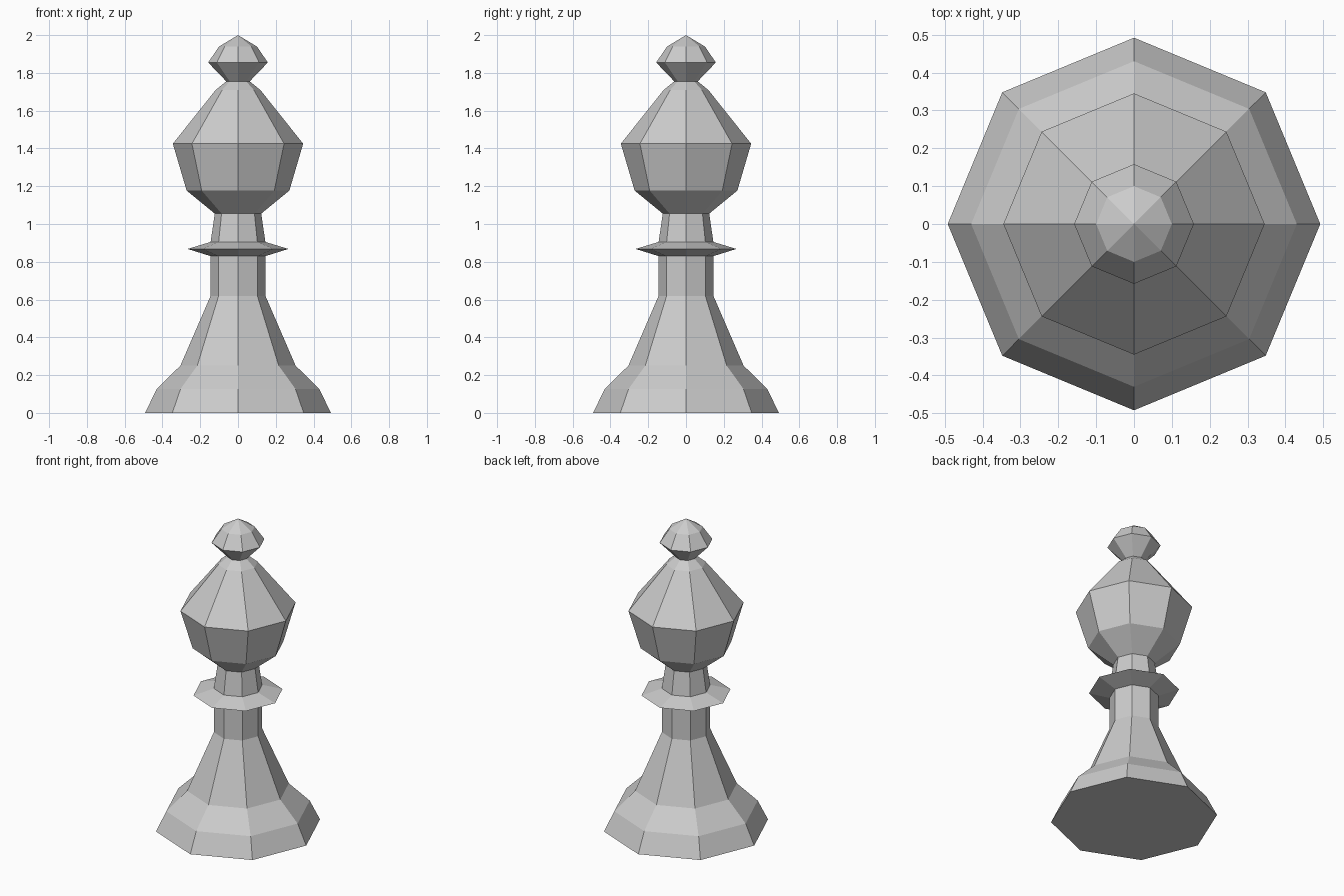
import bpy, bmesh
from math import cos, sin, tau

if "Cube" in bpy.data.objects:
    bpy.data.objects.remove(bpy.data.objects["Cube"])

SIDES = 8

# Silhouette from the foot to the tip: (radius, height)
PROFILE = [
    (0.492, 0.0), (0.43, 0.127), (0.305, 0.25),      # stepped foot
    (0.145, 0.62), (0.145, 0.83),                    # tapered stem
    (0.267, 0.868), (0.145, 0.905),                  # thin collar
    (0.123, 1.055),                                  # neck
    (0.272, 1.177), (0.345, 1.425), (0.118, 1.71),   # head
    (0.062, 1.755), (0.158, 1.855), (0.10, 1.94),    # finial
]
TIP = 2.0


def lathe(name, profile, tip):
    bm = bmesh.new()
    rings = [[bm.verts.new((r * cos(tau * i / SIDES), r * sin(tau * i / SIDES), z))
              for i in range(SIDES)] for r, z in profile]
    top = bm.verts.new((0, 0, tip))
    bm.faces.new(rings[0][::-1])
    for i in range(SIDES):
        j = (i + 1) % SIDES
        for low, high in zip(rings, rings[1:]):
            bm.faces.new((low[i], low[j], high[j], high[i]))
        bm.faces.new((rings[-1][i], rings[-1][j], top))
    mesh = bpy.data.meshes.new(name)
    bm.to_mesh(mesh)
    bm.free()
    obj = bpy.data.objects.new(name, mesh)
    bpy.context.collection.objects.link(obj)
    return obj


# One continuous turned piece with flat faces
lathe("chess_bishop", PROFILE, TIP)
